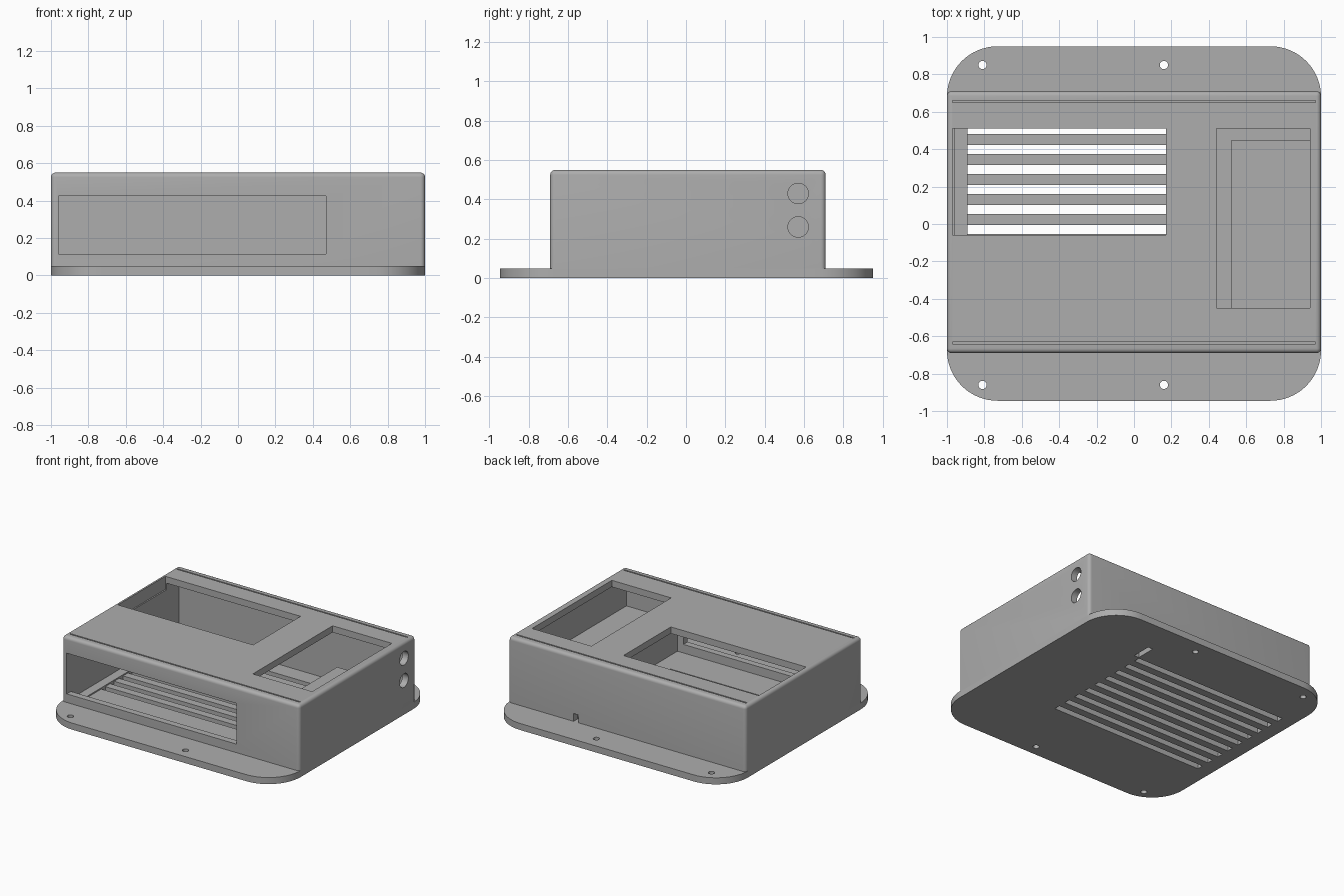
import bpy, bmesh, math

cube = bpy.data.objects.get("Cube")
if cube:
    bpy.data.objects.remove(cube)

grey = bpy.data.materials.new("plain_grey")
grey.use_nodes = True
grey.diffuse_color = (0.42, 0.42, 0.42, 1)
grey.node_tree.nodes["Principled BSDF"].inputs["Base Color"].default_value = grey.diffuse_color


def finish(name, bm):
    mesh = bpy.data.meshes.new(name)
    bm.to_mesh(mesh)
    bm.free()
    mesh.materials.append(grey)
    ob = bpy.data.objects.new(name, mesh)
    bpy.context.scene.collection.objects.link(ob)
    return ob


def box(name, x, y, z, bevel=None):
    """Box from (low, high) spans; bevel = (edge rule, width)."""
    bm = bmesh.new()
    bmesh.ops.create_cube(bm, size=1)
    for v in bm.verts:
        v.co = [s[0] if c < 0 else s[1] for c, s in zip(v.co, (x, y, z))]
    if bevel:
        edges = [e for e in bm.edges if bevel[0](e)]
        bmesh.ops.bevel(bm, geom=edges, offset=bevel[1], offset_type='OFFSET',
                        segments=bevel[2], profile=0.5, affect='EDGES')
    return finish(name, bm)


def rod(name, centre, radius, length, along_x=False):
    bm = bmesh.new()
    bmesh.ops.create_cone(bm, cap_ends=True, segments=32, radius1=radius,
                          radius2=radius, depth=length)
    ob = finish(name, bm)
    ob.location = centre
    if along_x:
        ob.rotation_euler.y = math.pi / 2
    return ob


def cut(ob, cutters):
    """Subtract every cutter, bake the result and drop the cutters."""
    for c in cutters:
        c.hide_render = True
        mod = ob.modifiers.new("cut", 'BOOLEAN')
        mod.operation = 'DIFFERENCE'
        mod.solver = 'EXACT'
        mod.object = c
    bpy.context.view_layer.update()
    graph = bpy.context.evaluated_depsgraph_get()
    mesh = bpy.data.meshes.new_from_object(ob.evaluated_get(graph))
    ob.modifiers.clear()
    ob.data = mesh
    for c in cutters:
        bpy.data.objects.remove(c)


def smooth(ob):
    bpy.ops.object.select_all(action='DESELECT')
    ob.select_set(True)
    bpy.context.view_layer.objects.active = ob
    bpy.ops.object.shade_smooth_by_angle(angle=math.radians(30))


def upright(e):
    a, b = (v.co for v in e.verts)
    return abs(a.z - b.z) > 0.01


def not_bottom(e):
    return max(v.co.z for v in e.verts) > 0.1


# Mounting plate with rounded corners, vents, cable slot and screw holes
plate = box("base_plate", (-1, 1), (-0.945, 0.95), (0, 0.05), (upright, 0.27, 16))
holes = [rod("screw_cutter", (x, y, 0), 0.022, 0.4)
         for x in (-0.81, 0.16) for y in (-0.86, 0.85)]
for i in range(9):
    top = 0.53 - i * 0.107
    holes.append(box("vent_cutter", (-0.89, 0.4), (top - 0.048, top), (-0.1, 0.2)))
holes.append(box("cable_cutter", (0.41, 0.45), (0.54, 0.69), (-0.1, 0.2)))
cut(plate, holes)
smooth(plate)

# Hollow housing with windows, grooves and cable holes
body = box("housing", (-1, 1), (-0.69, 0.71), (0.045, 0.55), (not_bottom, 0.025, 5))
openings = [
    box("cavity_cutter", (-0.96, 0.95), (-0.64, 0.66), (-0.1, 0.5)),
    box("front_cutter", (-0.96, 0.47), (-0.8, -0.6), (0.115, 0.425)),
    box("large_top_cutter", (-0.97, 0.17), (-0.06, 0.51), (0.45, 0.7)),
    box("small_top_cutter", (0.44, 0.94), (-0.45, 0.51), (0.45, 0.7)),
    box("notch_cutter", (0.41, 0.45), (0.6, 0.8), (0.05, 0.11)),
]
for y in (-0.637, 0.655):
    openings.append(box("groove_cutter", (-0.97, 0.97), (y - 0.005, y + 0.005), (0.54, 0.7)))
for z in (0.26, 0.43):
    openings.append(rod("cable_hole_cutter", (1, 0.57, z), 0.052, 0.3, True))
cut(body, openings)
smooth(body)

# Inside: raised shelf block and low ledge by the vents
box("inner_shelf", (0.52, 0.96), (-0.65, 0.45), (0.04, 0.28))
box("inner_ledge", (-0.97, -0.89), (-0.65, 0.67), (0.04, 0.06))
